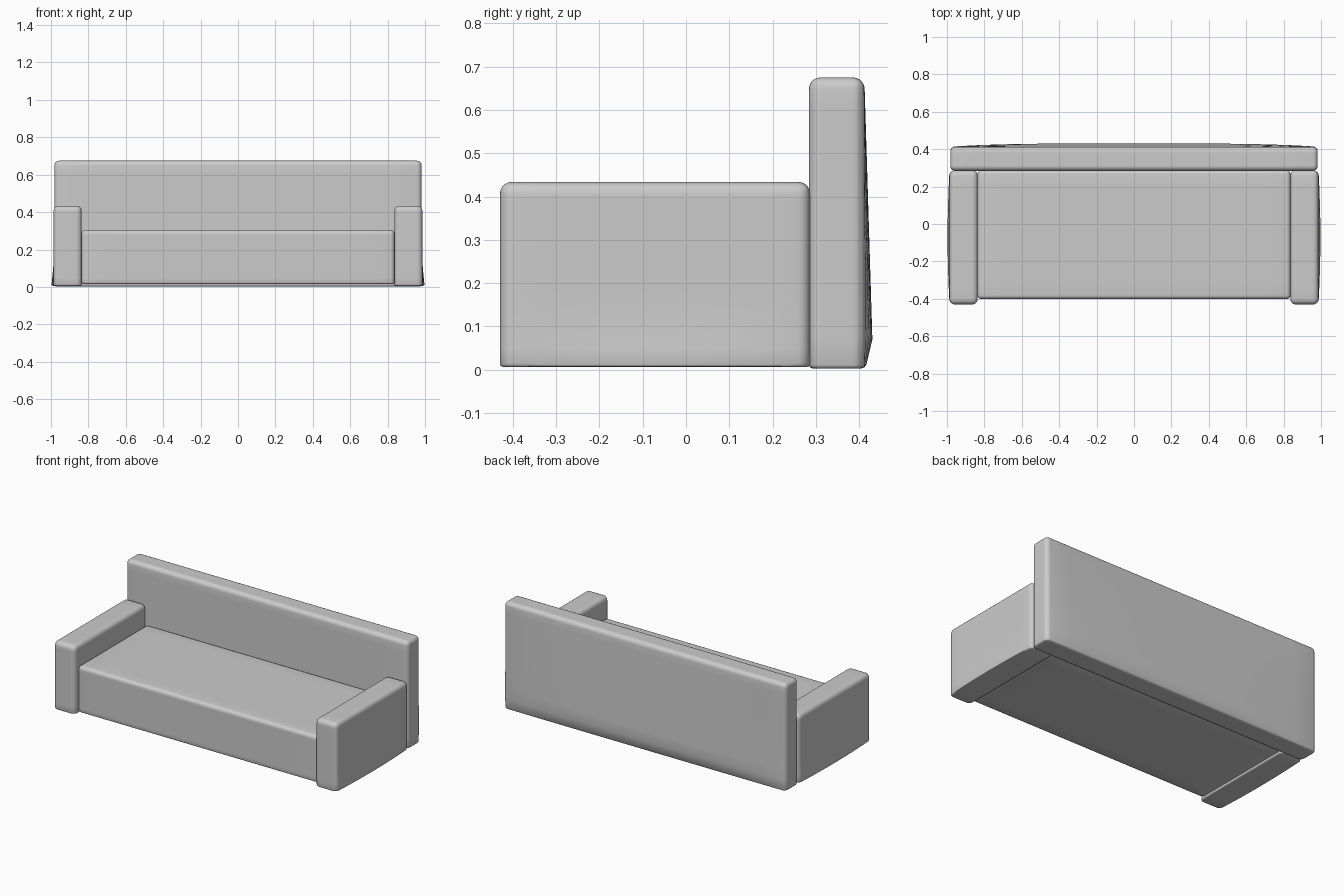
import bpy, bmesh
from mathutils import Vector

if "Cube" in bpy.data.objects:
    bpy.data.objects.remove(bpy.data.objects["Cube"])


def cushion(name, lo, hi, radius, bulge=None):
    """Padded block: rounded sides and top, tighter bottom edge, optional soft bulge."""
    bm = bmesh.new()
    bmesh.ops.create_cube(bm, size=1)
    lo, hi = Vector(lo), Vector(hi)
    for v in bm.verts:
        v.co = Vector([lo[i] + (v.co[i] + 0.5) * (hi[i] - lo[i]) for i in range(3)])
    upper = [e for e in bm.edges if max(v.co.z for v in e.verts) > lo.z + 0.01]
    bmesh.ops.bevel(bm, geom=upper, offset=radius, segments=5, profile=0.5, affect='EDGES')
    bottom = [e for e in bm.edges if all(v.co.z < lo.z + 1e-4 for v in e.verts)]
    bmesh.ops.bevel(bm, geom=bottom, offset=0.008, segments=2, profile=0.5, affect='EDGES')
    # Cut into a grid so the padding can bulge
    for axis, cuts in enumerate((12, 8, 10)):
        normal = Vector((0, 0, 0))
        normal[axis] = 1
        for k in range(1, cuts):
            point = lo.lerp(hi, k / cuts)
            bmesh.ops.bisect_plane(bm, geom=bm.verts[:] + bm.edges[:] + bm.faces[:],
                                   plane_co=point, plane_no=normal)
    if bulge:
        for v in bm.verts:
            v.co += bulge(v.co)
    bmesh.ops.recalc_face_normals(bm, faces=bm.faces[:])
    mesh = bpy.data.meshes.new(name)
    bm.to_mesh(mesh)
    bm.free()
    obj = bpy.data.objects.new(name, mesh)
    bpy.context.collection.objects.link(obj)
    bpy.ops.object.select_all(action='DESELECT')
    obj.select_set(True)
    bpy.context.view_layer.objects.active = obj
    bpy.ops.object.shade_smooth_by_angle(angle=0.8)
    return obj


def back_bulge(co):
    # Rear face sags outward toward the bottom centre
    weight = max(0, (co.y - 0.35) / 0.06)
    low = min(1, max(0, co.z) / 0.05) * max(0, 1 - co.z / 0.67)
    return Vector((0, 0.02 * weight * low * max(0, 1 - (co.x / 1.0) ** 4), 0))


def arm_bulge(co):
    # Outer face swells near the floor
    weight = max(0, (co.x - 0.91) / 0.075)
    low = max(0, 1 - co.z / 0.12)
    side = max(0, 1 - ((co.y + 0.07) / 0.36) ** 2)
    return Vector((0.012 * weight * low * side, 0, 0))


# Seat block
cushion("seat", (-0.837, -0.402, 0.016), (0.837, 0.288, 0.305), 0.022)

# Backrest
cushion("backrest", (-0.982, 0.284, 0.003), (0.982, 0.412, 0.675), 0.026, back_bulge)

# Pair of armrests
arm = cushion("armrests", (0.836, -0.43, 0.006), (0.986, 0.287, 0.434), 0.028, arm_bulge)
mirror = arm.modifiers.new("mirror", 'MIRROR')
mirror.use_axis[0] = True
